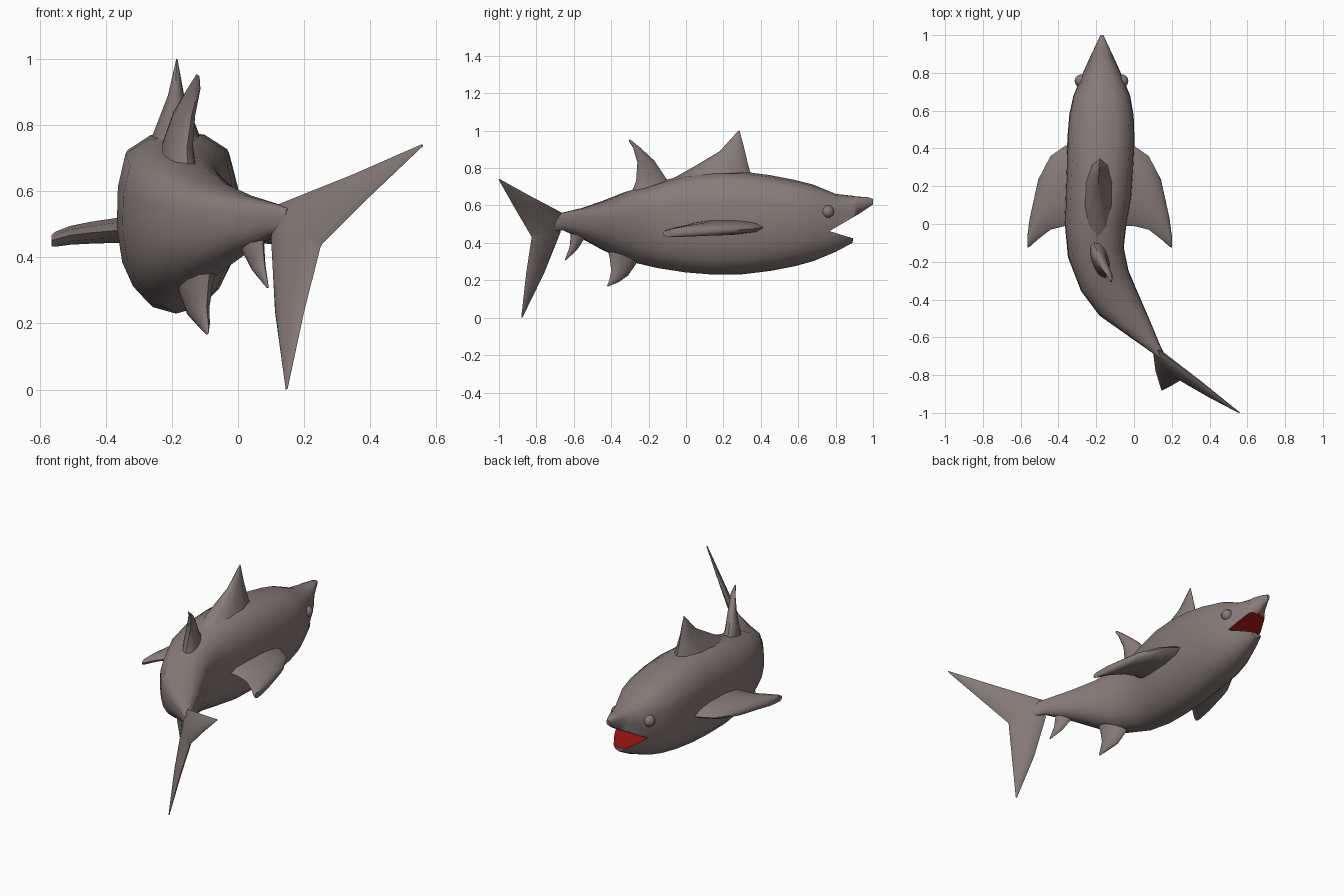
import bpy, bmesh, math
from mathutils import Vector

if "Cube" in bpy.data.objects:
    bpy.data.objects.remove(bpy.data.objects["Cube"])


def material(name, rgb):
    m = bpy.data.materials.new(name)
    m.diffuse_color = (*rgb, 1)
    m.use_nodes = True
    m.node_tree.nodes["Principled BSDF"].inputs["Base Color"].default_value = m.diffuse_color
    return m


SKIN = material("grey skin", (0.24, 0.20, 0.19))
RED = material("mouth red", (0.27, 0.006, 0.006))


def loft(name, rings, mat=SKIN, angle=50):
    """Bridge a list of equal-sized rings and cap both ends."""
    bm = bmesh.new()
    rows = [[bm.verts.new(p) for p in r] for r in rings]
    n = len(rows[0])
    for a, b in zip(rows, rows[1:]):
        for i in range(n):
            j = (i + 1) % n
            bm.faces.new((a[i], a[j], b[j], b[i]))
    bm.faces.new(rows[0])
    bm.faces.new(rows[-1])
    bmesh.ops.recalc_face_normals(bm, faces=bm.faces)
    me = bpy.data.meshes.new(name)
    bm.to_mesh(me)
    bm.free()
    me.materials.append(mat)
    ob = bpy.data.objects.new(name, me)
    bpy.context.collection.objects.link(ob)
    smooth(ob, angle)
    return ob


def smooth(ob, angle):
    bpy.ops.object.select_all(action='DESELECT')
    ob.select_set(True)
    bpy.context.view_layer.objects.active = ob
    bpy.ops.object.shade_smooth_by_angle(angle=math.radians(angle))


def fin(name, sections, side, n=10):
    """Loft flat elliptical sections: (leading point, trailing point, half thickness)."""
    side = Vector(side).normalized()
    rings = []
    for lead, trail, t in sections:
        a, b = Vector(lead), Vector(trail)
        c, d = (a + b) / 2, (a - b) / 2
        rings.append([c + d * math.cos(w) + side * t * math.sin(w)
                      for w in (2 * math.pi * i / n for i in range(n))])
    return loft(name, rings)


# Body: stations of x, y, half width, top z, bottom z along a bent spine
stations = [
    (-.17, 1.0, .008, .635, .605), (-.17, .97, .022, .645, .585),
    (-.17, .91, .05, .648, .545), (-.17, .89, .06, .652, .40),
    (-.17, .80, .10, .662, .352), (-.17, .68, .15, .712, .302),
    (-.172, .58, .17, .737, .275), (-.175, .45, .178, .762, .25),
    (-.18, .30, .176, .782, .232), (-.188, .15, .174, .78, .23),
    (-.204, 0, .163, .765, .242), (-.202, -.15, .15, .725, .265),
    (-.155, -.30, .137, .68, .30), (-.085, -.415, .12, .63, .35),
    (.015, -.535, .076, .59, .415), (.115, -.66, .03, .562, .468),
    (.155, -.71, .015, .55, .46)]
half = [(0, 1), (.45, .96), (.84, .80), (.98, .42), (1, -.05),
        (.9, -.45), (.7, -.73), (.4, -.93), (0, -1)]
profile = half + [(-u, v) for u, v in half[-2:0:-1]]
rings = []
for i, (x, y, w, top, bot) in enumerate(stations):
    p = stations[max(i - 1, 0)]
    q = stations[min(i + 1, len(stations) - 1)]
    t = Vector((q[0] - p[0], q[1] - p[1])).normalized()
    m, h = (top + bot) / 2, (top - bot) / 2
    rings.append([(x - t.y * u * w, y + t.x * u * w, m + v * h) for u, v in profile])
body = loft("body", rings)

# Open mouth: red wedge cut through the snout
wedge = [(.767, .463), (.93, .558), (.93, .432), (.89, .425)]
cutter = loft("mouth_cutter", [[(x, y, z) for y, z in wedge] for x in (-.5, .2)], RED, 1)
cutter.hide_render = True
body.data.materials.append(RED)
mod = body.modifiers.new("mouth", 'BOOLEAN')
mod.object = cutter
mod.operation = 'DIFFERENCE'
mod.solver = 'EXACT'
mod.material_mode = 'TRANSFER'
bpy.context.view_layer.objects.active = body
bpy.ops.object.modifier_apply(modifier="mouth")
bpy.data.objects.remove(cutter)
smooth(body, 50)

# Eyes
for s, label in ((-1, "left"), (1, "right")):
    bpy.ops.mesh.primitive_uv_sphere_add(segments=10, ring_count=8, radius=.035,
                                         location=(-.172 + s * .107, .757, .567),
                                         rotation=(0, math.pi / 2, 0))
    eye = bpy.context.object
    eye.name = label + "_eye"
    eye.data.materials.append(SKIN)
    smooth(eye, 50)

    # Pectoral fins: span from the axis, leading y, trailing y, z, half thickness
    fin(label + "_pectoral_fin",
        [((-.182 + s * u, lead, z), (-.182 + s * u, trail, z), t)
         for u, lead, trail, z, t in (
             (.10, .43, -.01, .485, .04), (.18, .415, -.01, .482, .04),
             (.26, .36, -.03, .475, .035), (.325, .235, -.08, .467, .03),
             (.37, .03, -.12, .455, .024), (.382, -.06, -.125, .451, .018))],
        (0, 0, 1))

# Fins on the back
fin("front_dorsal_fin", [
    ((-.18, .37, .70), (-.195, -.15, .70), .10),
    ((-.18, .337, .80), (-.195, .03, .80), .06),
    ((-.185, .315, .89), (-.19, .18, .89), .025),
    ((-.185, .287, 1.0), (-.185, .28, 1.0), .002)], (1, 0, 0))
fin("rear_dorsal_fin", [
    ((-.21, -.04, .68), (-.15, -.30, .65), .05),
    ((-.21, -.11, .75), (-.155, -.267, .73), .04),
    ((-.185, -.17, .84), (-.14, -.26, .83), .026),
    ((-.15, -.24, .905), (-.12, -.283, .91), .016),
    ((-.125, -.30, .954), (-.118, -.307, .945), .004)], (1, .2, 0))

# Fins on the belly
fin("pelvic_fin", [
    ((-.185, -.23, .35), (-.08, -.43, .40), .05),
    ((-.165, -.265, .29), (-.09, -.408, .32), .04),
    ((-.145, -.31, .225), (-.095, -.40, .25), .025),
    ((-.115, -.36, .19), (-.09, -.41, .20), .014),
    ((-.095, -.418, .167), (-.09, -.422, .17), .003)], (1, .5, 0))
fin("anal_fin", [
    ((-.005, -.52, .46), (.09, -.63, .50), .025),
    ((.015, -.545, .42), (.075, -.615, .44), .022),
    ((.045, -.585, .36), (.08, -.62, .38), .014),
    ((.088, -.643, .307), (.092, -.647, .31), .003)], (.77, .64, 0))

# Tail fin: lower tip, through the root, to the upper tip
fin("tail_fin", [
    ((.145, -.875, 0), (.15, -.88, .005), .003),
    ((.112, -.76, .235), (.20, -.855, .235), .018),
    ((.10, -.67, .46), (.25, -.825, .432), .022),
    ((.125, -.665, .562), (.255, -.83, .44), .022),
    ((.35, -.835, .652), (.40, -.915, .585), .015),
    ((.555, -.998, .742), (.56, -1.0, .737), .003)], (.65, .76, 0))
